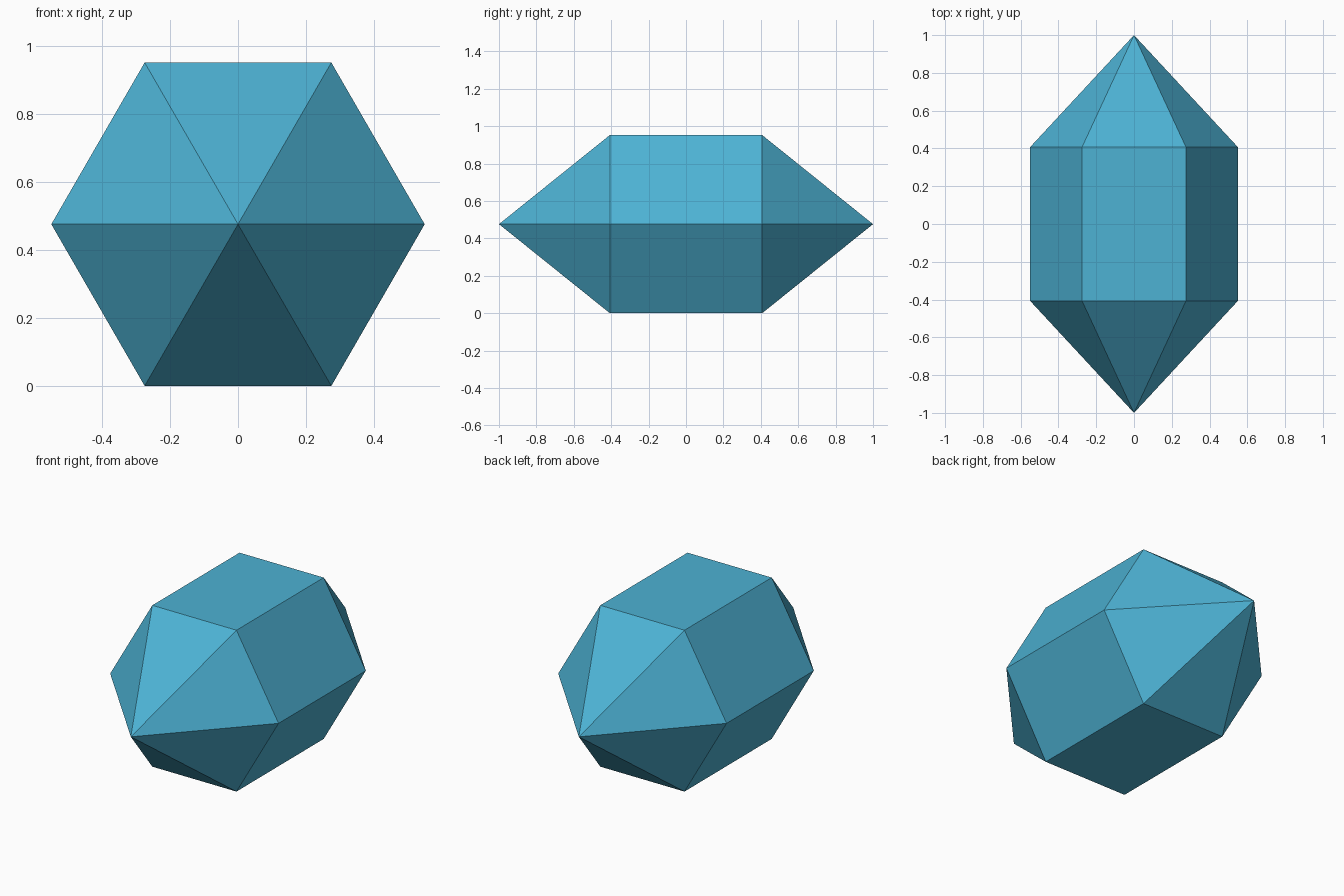
import bpy, bmesh, math

if "Cube" in bpy.data.objects:
    bpy.data.objects.remove(bpy.data.objects["Cube"])

R = 0.55                               # hexagon corner radius
H = R * math.cos(math.pi / 6)          # centre height, so a flat side rests on z = 0
SHOULDER, TIP = 0.407, 1.0

blue = bpy.data.materials.new("crystal_blue")
blue.diffuse_color = (0.074, 0.445, 0.658, 1)
blue.use_nodes = True
blue.node_tree.nodes["Principled BSDF"].inputs["Base Color"].default_value = blue.diffuse_color

bm = bmesh.new()


def ring(y):
    """Hexagon across y with corners at left and right."""
    return [bm.verts.new((R * math.cos(i * math.pi / 3), y,
                          H + R * math.sin(i * math.pi / 3))) for i in range(6)]


# Hexagonal body with a six-sided point at each end
front, back = ring(-SHOULDER), ring(SHOULDER)
front_tip = bm.verts.new((0, -TIP, H))
back_tip = bm.verts.new((0, TIP, H))
for i in range(6):
    j = (i + 1) % 6
    bm.faces.new((front[i], front[j], back[j], back[i]))
    bm.faces.new((front[j], front[i], front_tip))
    bm.faces.new((back[i], back[j], back_tip))
bmesh.ops.recalc_face_normals(bm, faces=bm.faces)

mesh = bpy.data.meshes.new("crystal")
bm.to_mesh(mesh)
bm.free()
mesh.materials.append(blue)
crystal = bpy.data.objects.new("crystal", mesh)
bpy.context.collection.objects.link(crystal)
